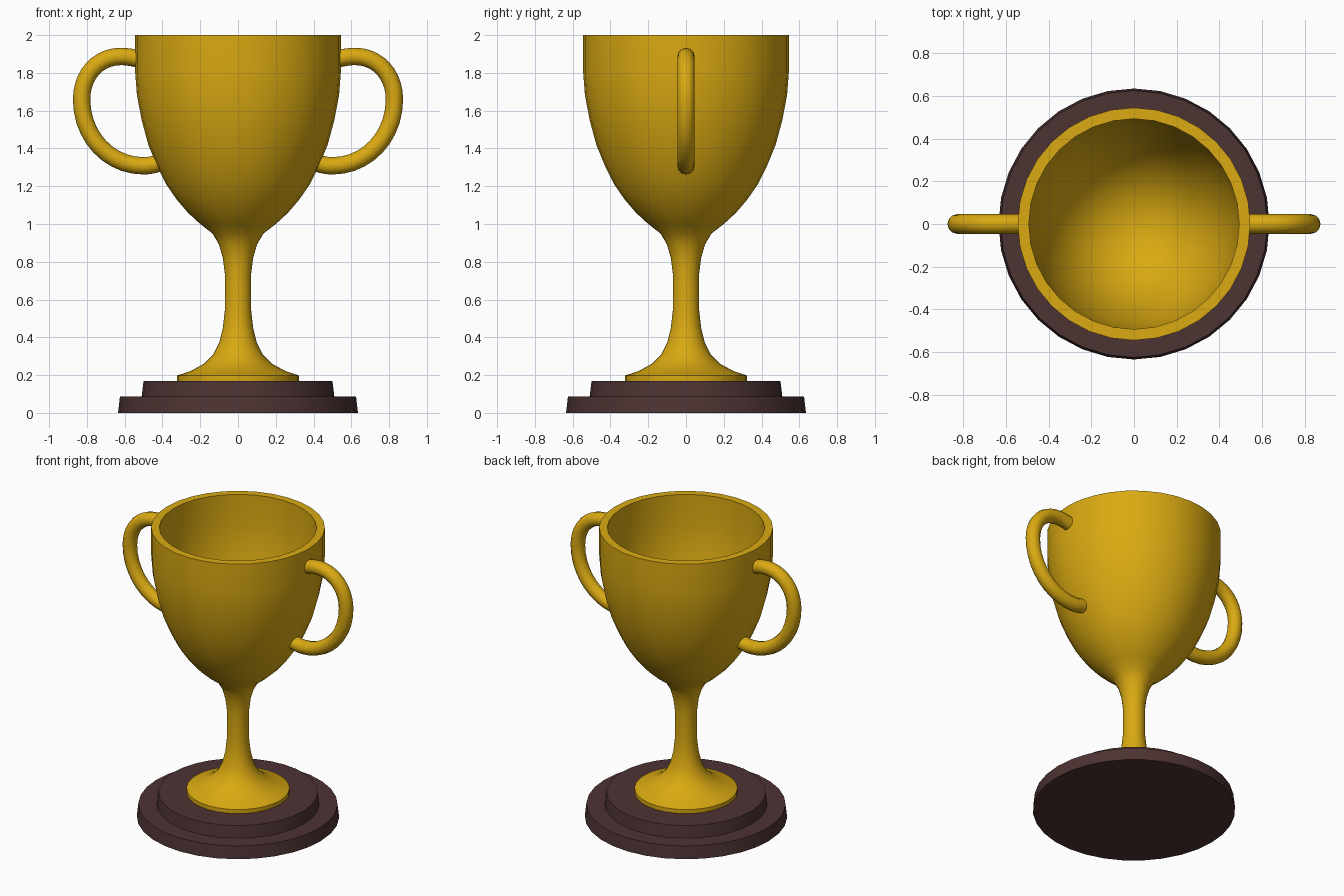
import bpy
import bmesh
from math import cos, sin, tau, radians

cube = bpy.data.objects.get("Cube")
if cube:
    bpy.data.objects.remove(cube)

SIDES = 32


def make_material(name, color):
    mat = bpy.data.materials.new(name)
    mat.use_nodes = True
    mat.diffuse_color = color
    bsdf = next(n for n in mat.node_tree.nodes if n.type == 'BSDF_PRINCIPLED')
    bsdf.inputs["Base Color"].default_value = color
    return mat


def smooth(obj, angle):
    bpy.ops.object.select_all(action='DESELECT')
    obj.select_set(True)
    bpy.context.view_layer.objects.active = obj
    bpy.ops.object.shade_smooth_by_angle(angle=radians(angle))


def lathe(name, profile, mat, angle):
    """Spin a bottom-to-top (radius, height) profile, closing both ends."""
    bm = bmesh.new()
    rings = [[bm.verts.new((r * cos(tau * i / SIDES), r * sin(tau * i / SIDES), z))
              for i in range(SIDES)] for r, z in profile]
    for low, high in zip(rings, rings[1:]):
        for i in range(SIDES):
            j = (i + 1) % SIDES
            bm.faces.new((low[i], low[j], high[j], high[i]))
    bm.faces.new(reversed(rings[0]))
    bm.faces.new(rings[-1])
    mesh = bpy.data.meshes.new(name)
    bm.to_mesh(mesh)
    bm.free()
    mesh.materials.append(mat)
    obj = bpy.data.objects.new(name, mesh)
    bpy.context.collection.objects.link(obj)
    smooth(obj, angle)
    return obj


def handle(name, side, mat):
    """Round tube along a Bezier loop; side is +1 or -1."""
    # each row: incoming handle, point, outgoing handle in (x, z)
    path = [((0.49, 1.865), (0.52, 1.872), (0.55, 1.88)),
            ((0.59, 1.887), (0.62, 1.887), (0.74, 1.887)),
            ((0.828, 1.79), (0.828, 1.66), (0.828, 1.46)),
            ((0.68, 1.308), (0.50, 1.308), (0.47, 1.308)),
            ((0.44, 1.315), (0.41, 1.325), (0.40, 1.33))]
    curve = bpy.data.curves.new(name, 'CURVE')
    curve.dimensions = '3D'
    curve.bevel_depth = 0.046
    curve.bevel_resolution = 4
    curve.resolution_u = 10
    curve.use_fill_caps = True
    spline = curve.splines.new('BEZIER')
    spline.bezier_points.add(len(path) - 1)
    for p, (a, b, c) in zip(spline.bezier_points, path):
        p.handle_left_type = p.handle_right_type = 'FREE'
        p.handle_left = (side * a[0], 0, a[1])
        p.co = (side * b[0], 0, b[1])
        p.handle_right = (side * c[0], 0, c[1])
    curve.materials.append(mat)
    obj = bpy.data.objects.new(name, curve)
    bpy.context.collection.objects.link(obj)
    bpy.ops.object.select_all(action='DESELECT')
    obj.select_set(True)
    bpy.context.view_layer.objects.active = obj
    bpy.ops.object.convert(target='MESH')
    smooth(bpy.context.object, 50)


gold = make_material("gold", (0.70, 0.40, 0.006, 1))
wood = make_material("dark_wood", (0.075, 0.033, 0.033, 1))

# Stepped plinth with slightly tapered sides
lathe("plinth_lower", [(0.635, 0), (0.625, 0.087)], wood, 30)
lathe("plinth_upper", [(0.51, 0.087), (0.50, 0.17)], wood, 30)

# Foot, stem and hollow bowl in one turned profile
outside = [(0.323, 0.17), (0.323, 0.198), (0.25, 0.222), (0.18, 0.26), (0.13, 0.31),
           (0.10, 0.37), (0.08, 0.45), (0.07, 0.54), (0.07, 0.74), (0.08, 0.82),
           (0.10, 0.89), (0.135, 0.95), (0.20, 1.0), (0.265, 1.06), (0.325, 1.13),
           (0.38, 1.21), (0.43, 1.31), (0.475, 1.42), (0.51, 1.55), (0.535, 1.68),
           (0.545, 1.81), (0.545, 2.0)]
inside = [(0.493, 2.0), (0.493, 1.81), (0.483, 1.68), (0.46, 1.55), (0.425, 1.42),
          (0.38, 1.31), (0.33, 1.22), (0.27, 1.15), (0.20, 1.09), (0.11, 1.05), (0.03, 1.035)]
lathe("cup", outside + inside, gold, 50)

# Side handles
handle("handle_left", 1, gold)
handle("handle_right", -1, gold)
